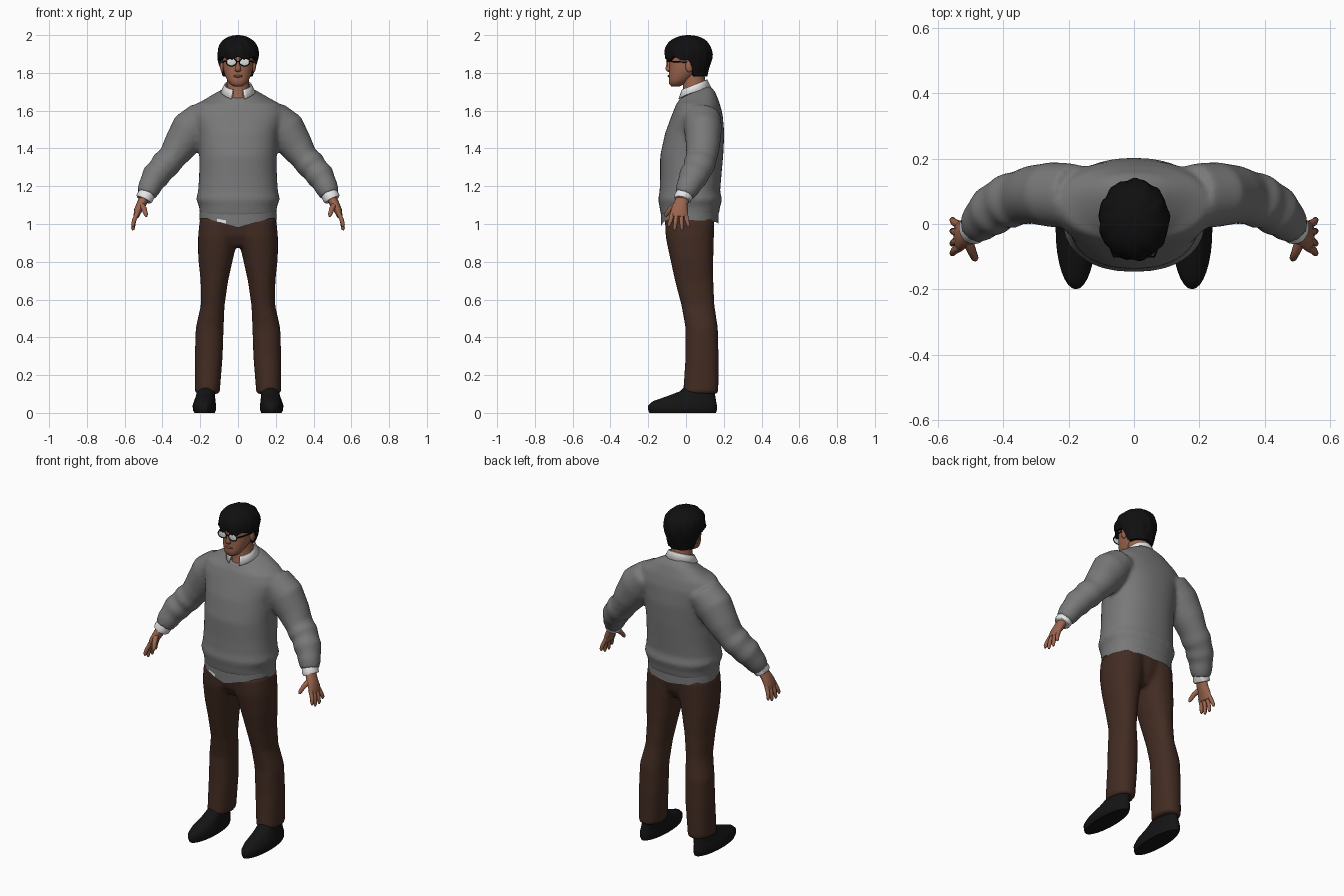
import bpy, bmesh
from math import sin, cos, pi, radians
from mathutils import Vector

cube = bpy.data.objects.get("Cube")
if cube:
    bpy.data.objects.remove(cube)


def material(name, r, g, b):
    m = bpy.data.materials.new(name)
    m.use_nodes = True
    m.diffuse_color = (r, g, b, 1)
    bsdf = m.node_tree.nodes["Principled BSDF"]
    bsdf.inputs["Base Color"].default_value = (r, g, b, 1)
    bsdf.inputs["Roughness"].default_value = 0.8
    return m


GREY = material("grey wool", 0.19, 0.19, 0.19)
WHITE = material("white cotton", 0.8, 0.8, 0.8)
BROWN = material("brown cloth", 0.055, 0.025, 0.016)
SKIN = material("skin", 0.33, 0.13, 0.075)
LIP = material("lips", 0.2, 0.07, 0.05)
BLACK = material("black hair", 0.005, 0.005, 0.005)
LEATHER = material("black leather", 0.007, 0.007, 0.007)
LENS = material("pale glass", 0.7, 0.72, 0.74)


def finish(name, bm, mats, angle=50, voxel=0):
    """Turn a bmesh into a smooth-shaded object, optionally fused by remeshing."""
    bmesh.ops.remove_doubles(bm, verts=bm.verts, dist=1e-5)
    bmesh.ops.recalc_face_normals(bm, faces=bm.faces)
    me = bpy.data.meshes.new(name)
    bm.to_mesh(me)
    bm.free()
    ob = bpy.data.objects.new(name, me)
    bpy.context.collection.objects.link(ob)
    for m in mats:
        me.materials.append(m)
    if voxel:
        rm = ob.modifiers.new("fuse", 'REMESH')
        rm.mode = 'VOXEL'
        rm.voxel_size = voxel
        rm.use_smooth_shade = True
        sm = ob.modifiers.new("soften", 'SMOOTH')
        sm.factor = 0.5
        sm.iterations = 8
    else:
        bpy.ops.object.select_all(action='DESELECT')
        ob.select_set(True)
        bpy.context.view_layer.objects.active = ob
        bpy.ops.object.shade_smooth_by_angle(angle=radians(angle))
    return ob


def skin_rows(bm, rows, closed=True, caps=False):
    """Bridge rows of points with quads."""
    vs = [[bm.verts.new(p) for p in row] for row in rows]
    n = len(vs[0])
    for a, b in zip(vs, vs[1:]):
        for i in range(n if closed else n - 1):
            j = (i + 1) % n
            bm.faces.new((a[i], a[j], b[j], b[i]))
    if caps:
        bm.faces.new(vs[0])
        bm.faces.new(vs[-1])


def oval(n, power=2):
    pts = []
    for i in range(n):
        c, s = cos(2 * pi * i / n), sin(2 * pi * i / n)
        e = 2 / power
        pts.append((abs(c) ** e * (1 if c > 0 else -1), abs(s) ** e * (1 if s > 0 else -1)))
    return pts


def stack(bm, rings, n=24, power=2, side=1):
    """Level rings: z, centre x, centre y, radius x, radius y, optional tilt."""
    rows = []
    for z, x, y, rx, ry, *tilt in rings:
        t = tilt[0] if tilt else 0
        rows.append([(side * (x + rx * c), y + ry * s, z + t * s) for c, s in oval(n, power)])
    skin_rows(bm, rows, caps=True)


def tube(bm, rings, n=16, side=1):
    """Rings across a path: x, y, z, radius across, radius in depth."""
    pts = [Vector(r[:3]) for r in rings]
    rows = []
    for i, r in enumerate(rings):
        t = (pts[min(i + 1, len(pts) - 1)] - pts[max(i - 1, 0)]).normalized()
        u = Vector((0, 1, 0)).cross(t).normalized()
        v = t.cross(u)
        row = [pts[i] + u * r[3] * c + v * r[-1] * s for c, s in oval(n)]
        rows.append([(side * p.x, p.y, p.z) for p in row])
    skin_rows(bm, rows, caps=True)


def ball(bm, loc, size):
    new = bmesh.ops.create_uvsphere(bm, u_segments=16, v_segments=10, radius=1)["verts"]
    for v in new:
        v.co = Vector([a * b + c for a, b, c in zip(v.co, size, loc)])


# Sweater: torso and sleeves fused together
bm = bmesh.new()
stack(bm, [(1.04, 0, .02, .202, .152), (1.09, 0, .02, .205, .16), (1.13, 0, .022, .222, .17),
           (1.17, 0, .02, .212, .16), (1.25, 0, .025, .206, .162), (1.36, 0, .03, .205, .167),
           (1.48, 0, .046, .215, .157), (1.58, 0, .06, .248, .134), (1.635, 0, .064, .225, .116),
           (1.67, 0, .055, .15, .1, .03), (1.7, 0, .045, .085, .078, .035)], 40, 2.3)
for s in (1, -1):
    tube(bm, [(.18, .085, 1.57, .09, .1), (.25, .09, 1.5, .108, .1), (.31, .09, 1.41, .09, .09),
              (.355, .08, 1.345, .073, .082), (.385, .07, 1.315, .08, .086), (.41, .06, 1.285, .07, .076),
              (.435, .04, 1.255, .076, .08), (.455, .025, 1.222, .064, .068), (.47, .008, 1.19, .062, .064),
              (.487, -.01, 1.152, .05, .052)], 24, s)
finish("sweater", bm, [GREY], voxel=.011)

# Shirt tail hanging below the sweater, partly white at one front side
bm = bmesh.new()
rows = []
for k in range(4):
    row = []
    for c, s in oval(48, 2.3):
        low = .98 + min(.05, .3 * abs(c) * .2) if s < 0 else 1.0 + .02 * abs(c)
        row.append((.204 * c, .02 + .152 * s, 1.06 + (low - 1.06) * k / 3))
    rows.append(row)
skin_rows(bm, rows)
for f in bm.faces:
    p = f.calc_center_median()
    f.material_index = int(p.y < -.05 and -.17 < p.x < -.05 and p.z < 1.02)
finish("shirt_tail", bm, [GREY, WHITE])

# Trousers: two legs and hips fused together
bm = bmesh.new()
stack(bm, [(.88, 0, .02, .05, .08), (.94, 0, .02, .15, .115), (1.07, 0, .02, .19, .135)], 32)
for s in (1, -1):
    stack(bm, [(.1, .163, .078, .066, .094), (.3, .155, .085, .074, .088), (.45, .15, .083, .074, .086),
               (.57, .134, .063, .063, .088), (.7, .125, .043, .073, .102), (.82, .118, .03, .093, .115),
               (.93, .106, .02, .106, .128), (1.03, .1, .02, .102, .132)], 28, 2.2, s)
finish("trousers", bm, [BROWN], voxel=.011)

# Shoes, shirt cuffs and hands
for s, name in ((1, "left"), (-1, "right")):
    bm = bmesh.new()
    stack(bm, [(0, .177, -.018, .054, .176), (.015, .178, -.018, .061, .182), (.04, .178, -.018, .062, .182),
               (.062, .176, -.008, .057, .167), (.09, .172, .03, .05, .125), (.115, .168, .06, .05, .09),
               (.15, .165, .075, .05, .07)], 32, 2, s)
    finish(name + "_shoe", bm, [LEATHER])

    bm = bmesh.new()
    tube(bm, [(.478, .0, 1.17, .045, .046), (.495, -.018, 1.136, .046, .047), (.499, -.02, 1.128, .04, .042)], 20, s)
    finish(name + "_cuff", bm, [WHITE])

    bm = bmesh.new()
    tube(bm, [(.488, -.012, 1.15, .027, .032), (.512, -.028, 1.105, .025, .038),
              (.53, -.035, 1.07, .021, .046), (.54, -.038, 1.038, .014, .044)], 16, s)
    for i, (tip, low) in enumerate(((-.09, .985), (-.06, .967), (-.022, .967), (.012, .985))):
        y = -.072 + .023 * i
        tube(bm, [(.532, y, 1.06, .012), (.55, (y + tip) / 2, 1.02, .0115),
                  (.556, tip, low + .01, .0095), (.555, tip, low, .005)], 10, s)
    tube(bm, [(.512, -.045, 1.105, .016), (.497, -.083, 1.08, .014),
              (.487, -.105, 1.05, .011), (.485, -.11, 1.04, .005)], 10, s)
    finish(name + "_hand", bm, [SKIN])

# Head with neck, nose and ears
bm = bmesh.new()
stack(bm, [(1.728, 0, -.055, .022, .022), (1.742, 0, -.048, .044, .042), (1.762, 0, -.034, .057, .057),
           (1.79, 0, -.016, .07, .075), (1.82, 0, .0, .078, .088), (1.87, 0, .008, .083, .097),
           (1.92, 0, .01, .08, .095), (1.96, 0, .01, .05, .06)], 32, 2.15)
stack(bm, [(1.62, 0, .05, .085, .082), (1.67, 0, .045, .068, .07), (1.72, 0, .045, .06, .06),
           (1.82, 0, .035, .058, .06)])
stack(bm, [(1.805, 0, -.087, .008, .008), (1.813, 0, -.092, .017, .014), (1.825, 0, -.095, .014, .014),
           (1.85, 0, -.09, .009, .011), (1.875, 0, -.087, .008, .006)], 12)
for s in (1, -1):
    ball(bm, (s * .084, .018, 1.835), (.011, .021, .032))
finish("head", bm, [SKIN])

bm = bmesh.new()
ball(bm, (0, -.088, 1.783), (.025, .009, .007))
finish("mouth", bm, [LIP])

# Hair: wavy cap with a fringe in front, longer behind the ears
bm = bmesh.new()
rows = []
for k in range(-1, 15):
    row = []
    for i in range(64):
        a = 2 * pi * i / 64
        c, s = cos(a), sin(a)
        h = min(1, max(0, (s + .08) / .45))
        h = h * h * (3 - 2 * h)
        low = (1.875 + .01 * sin(7 * a)) * (1 - h) + 1.78 * h
        z = low + (2 - low) * sin(max(k, 0) / 14 * pi / 2)
        d = (z - 1.9) / .1
        r = max(0, 1 - d ** 2.4) ** .5 if d > 0 else 1 - .17 * (-d) ** 1.5
        r *= (1 + .025 * sin(9 * a + 50 * z) + .012 * sin(17 * a)) * (.72 if k < 0 else 1)
        row.append((.108 * r * c, .013 + .125 * r * s, z))
    rows.append(row)
skin_rows(bm, rows)
finish("hair", bm, [BLACK])

# Collar: folded band, open at the throat
bm = bmesh.new()
rows = []
for rx, drop in ((.064, .035), (.066, 0), (.072, 0), (.092, 1)):
    row = []
    for i in range(33):
        a = radians(-68 + 316 * i / 32)
        c, s = cos(a), sin(a)
        top = 1.737 + .027 * s
        fall = .038 + .014 * max(0, -s) ** 3 if drop == 1 else drop
        row.append((rx * c, .043 + rx * .97 * s, top - fall))
    rows.append(row)
skin_rows(bm, rows, closed=False)
collar = finish("collar", bm, [WHITE])
thick = collar.modifiers.new("cloth", 'SOLIDIFY')
thick.thickness = .005

# Glasses: lenses, rims, bridge and temples
lens, frame = bmesh.new(), bmesh.new()
for s in (1, -1):
    ball(lens, (s * .035, -.1, 1.857), (.026, .003, .019))
    rows = []
    for j in range(25):
        a = 2 * pi * j / 24
        rows.append([(s * .035 + (.027 + .0028 * c) * cos(a), -.1 + .0028 * d,
                      1.857 + (.02 + .0028 * c) * sin(a)) for c, d in oval(6)])
    skin_rows(frame, rows)
    tube(frame, [(.062, -.1, 1.861, .004, .003), (.078, -.06, 1.86, .004, .003),
                 (.087, .02, 1.855, .004, .003)], 8, s)
tube(frame, [(-.01, -.102, 1.861, .003), (.01, -.102, 1.861, .003)], 8)
finish("glasses_lenses", lens, [LENS])
finish("glasses_frame", frame, [BLACK])
